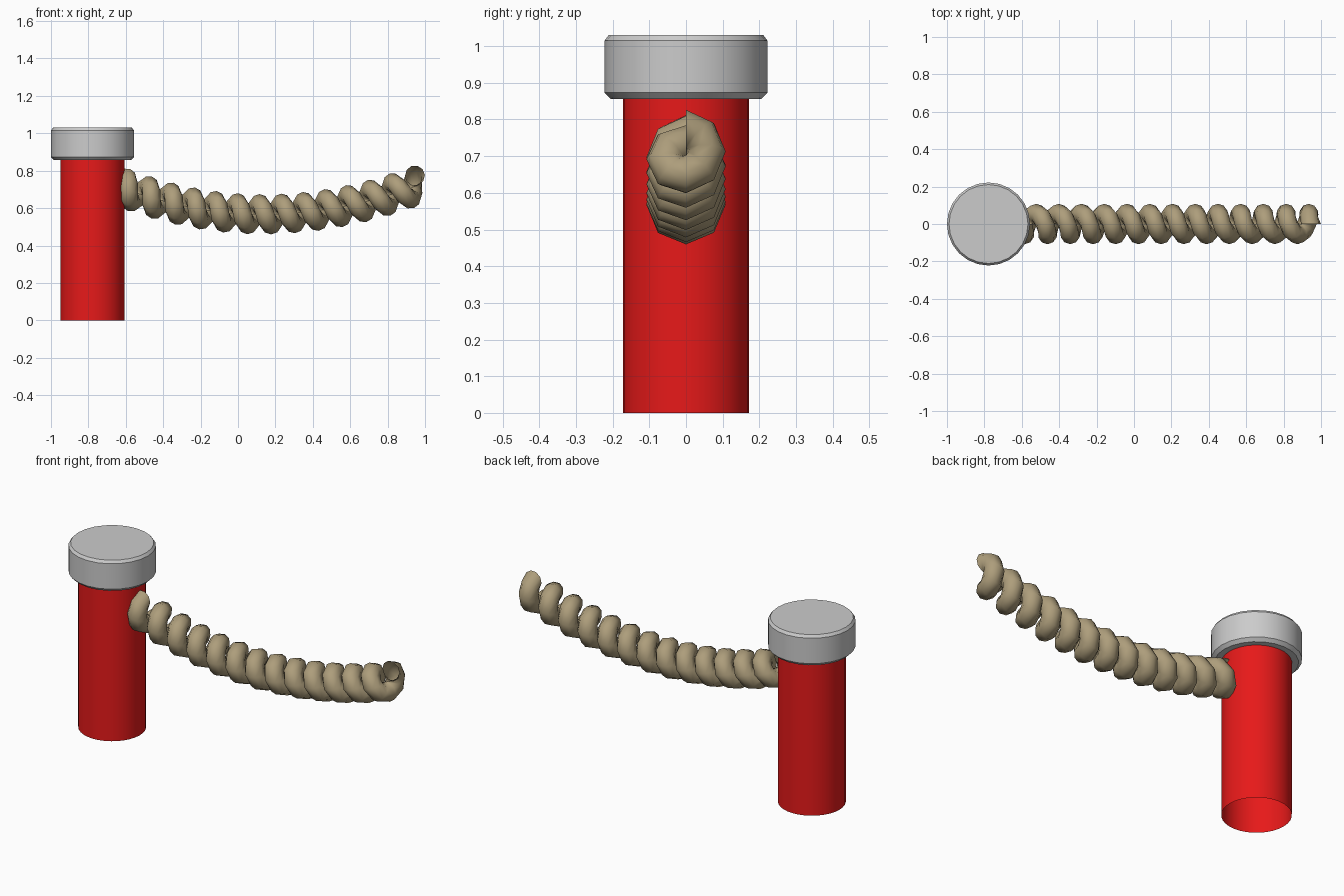
import bpy, bmesh, math
from mathutils import Vector

if "Cube" in bpy.data.objects:
    bpy.data.objects.remove(bpy.data.objects["Cube"])

POST_X = -0.778


def material(name, color):
    m = bpy.data.materials.new(name)
    m.diffuse_color = (*color, 1)
    m.use_nodes = True
    m.node_tree.nodes["Principled BSDF"].inputs["Base Color"].default_value = m.diffuse_color
    return m


def add_object(name, bm, mat=None, angle=40):
    bmesh.ops.recalc_face_normals(bm, faces=bm.faces)
    me = bpy.data.meshes.new(name)
    bm.to_mesh(me)
    bm.free()
    ob = bpy.data.objects.new(name, me)
    bpy.context.collection.objects.link(ob)
    if mat:
        me.materials.append(mat)
    bpy.ops.object.select_all(action='DESELECT')
    ob.select_set(True)
    bpy.context.view_layer.objects.active = ob
    bpy.ops.object.shade_smooth_by_angle(angle=math.radians(angle))
    return ob


def skin(bm, rings):
    for a, b in zip(rings, rings[1:]):
        n = len(a)
        for i in range(n):
            bm.faces.new((a[i], a[(i + 1) % n], b[(i + 1) % n], b[i]))


def lathe(name, profile, sides, cap_ends, mat=None, angle=40):
    bm = bmesh.new()
    rings = [[bm.verts.new((POST_X + r * math.cos(2 * math.pi * i / sides),
                            r * math.sin(2 * math.pi * i / sides), z))
              for i in range(sides)] for r, z in profile]
    skin(bm, rings)
    if cap_ends:
        bm.faces.new(rings[0][::-1])
        bm.faces.new(rings[-1])
    return add_object(name, bm, mat, angle)


# Open red post and bevelled grey cap
lathe("post", [(0.172, 0), (0.172, 0.86)], 32, False,
      material("red", (0.8, 0.01, 0.01)))
lathe("post_cap", [(0.205, 0.856), (0.222, 0.873), (0.222, 1.015), (0.211, 1.03)],
      24, True, angle=30)

# Rope: one tube coiled around a sagging centre line, open at the ends
TURNS, STEPS, SIDES = 13, 8, 10
X_END, PITCH = 0.965, 0.1215
COIL_R, TUBE_R = 0.054, 0.054
LOW_X, LOW_Z = 0.13, 0.567


def sag(x):
    k = 0.225 if x > LOW_X else 0.255
    d = x - LOW_X
    return LOW_Z + k * d * d, 2 * k * d


def bend(u, y, h):
    z, slope = sag(u)
    n = Vector((-slope, 0, 1)).normalized()
    return Vector((u, y, z)) + n * h


bm = bmesh.new()
rings = []
for s in range(TURNS * STEPS + 1):
    t = s / STEPS
    th = 2 * math.pi * t
    ring = []
    for i in range(SIDES):
        a = 2 * math.pi * i / SIDES
        r = COIL_R + TUBE_R * math.cos(a)
        dx = TUBE_R * math.sin(a)
        # offset along the local tangent so the tube section stays round
        _, slope = sag(X_END - PITCH * t)
        u = X_END - PITCH * t + dx / math.sqrt(1 + slope * slope)
        ring.append(bm.verts.new(bend(u, r * math.sin(th), r * math.cos(th))))
    rings.append(ring)
skin(bm, rings)
add_object("rope", bm, material("rope_tan", (0.42, 0.34, 0.2)), 60)
